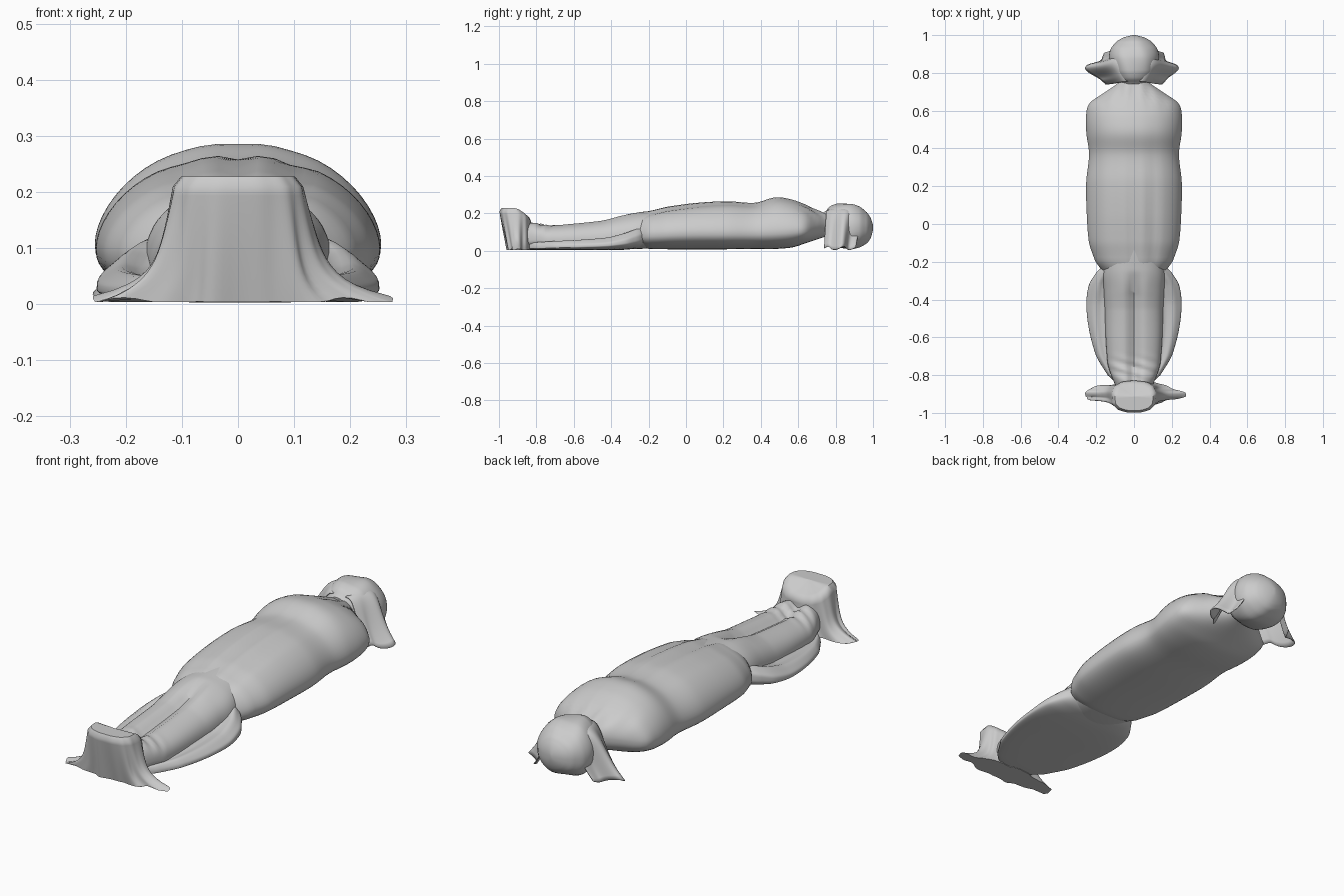
import bpy, bmesh, math
from math import sin, cos, pi, exp, radians

if "Cube" in bpy.data.objects:
    bpy.data.objects.remove(bpy.data.objects["Cube"])


def spline(table, t):
    """Catmull-Rom interpolation of a station table (first column = position)."""
    n = len(table)
    i = max(0, min(n - 2, sum(1 for r in table if r[0] <= t) - 1))
    p0, p1, p2, p3 = (table[max(0, min(n - 1, i + k))] for k in (-1, 0, 1, 2))
    u = (t - p1[0]) / (p2[0] - p1[0])
    out = []
    for a, b, c, d in zip(p0[1:], p1[1:], p2[1:], p3[1:]):
        m1, m2 = (c - a) / 2, (d - b) / 2
        out.append((2*u**3 - 3*u*u + 1)*b + (u**3 - 2*u*u + u)*m1
                   + (3*u*u - 2*u**3)*c + (u**3 - u*u)*m2)
    return out


def bell(x, c, w):
    return exp(-((x - c) / w) ** 2)


def power(v, e):
    return math.copysign(abs(v) ** e, v)


def skin(name, rows, closed=True, caps=True):
    """Bridge rows of points into a smooth surface."""
    bm = bmesh.new()
    vr = [[bm.verts.new(p) for p in r] for r in rows]
    n = len(rows[0])
    for a, b in zip(vr, vr[1:]):
        for j in range(n if closed else n - 1):
            k = (j + 1) % n
            bm.faces.new((a[j], a[k], b[k], b[j]))
    if caps and closed:
        bm.faces.new(vr[0])
        bm.faces.new(vr[-1])
    bmesh.ops.recalc_face_normals(bm, faces=bm.faces)
    me = bpy.data.meshes.new(name)
    bm.to_mesh(me)
    bm.free()
    ob = bpy.data.objects.new(name, me)
    bpy.context.collection.objects.link(ob)
    bpy.context.view_layer.objects.active = ob
    ob.select_set(True)
    bpy.ops.object.shade_smooth_by_angle(angle=radians(50))
    ob.select_set(False)
    return ob


def body_loft(name, table, steps, shape, sides=56, eu=1.0, el=0.8):
    """Loft along y. Stations: y, half width, bottom z, middle z, top z."""
    rows = []
    for i in range(steps + 1):
        y = table[0][0] + (table[-1][0] - table[0][0]) * i / steps
        w, lo, mid, hi = spline(table, y)
        ring = []
        for j in range(sides):
            a = 2 * pi * j / sides
            c, s = cos(a), sin(a)
            x = w * power(c, 0.9)
            z = mid + ((hi - mid) * power(s, eu) if s > 0 else (mid - lo) * power(s, el))
            ring.append(shape(x, y, z, s, w))
        rows.append(ring)
    return skin(name, rows)


# torso wrapped in cloth, with long creases down the front
def torso_shape(x, y, z, s, w):
    if s > 0:
        fade = bell(y, 0.0, 0.36) * s
        z -= 0.012 * fade * (bell(x, 0.10, 0.025) + bell(x, 0.0, 0.02) + 0.5 * bell(x, -0.1, 0.03))
        z -= 0.010 * s * bell(y, 0.7, 0.08) * (0.5 + 0.5 * cos(x * 80))
    return x, y, z


body_loft("wrapped_torso", [
    (-0.26, 0.155, 0.03, 0.08, 0.192), (-0.235, 0.178, 0.02, 0.085, 0.203),
    (-0.20, 0.205, 0.01, 0.09, 0.214), (-0.10, 0.238, 0.008, 0.095, 0.237),
    (0.05, 0.25, 0.008, 0.10, 0.257), (0.22, 0.253, 0.008, 0.10, 0.266),
    (0.37, 0.238, 0.01, 0.10, 0.258), (0.48, 0.252, 0.01, 0.105, 0.287),
    (0.57, 0.254, 0.018, 0.11, 0.274), (0.64, 0.235, 0.04, 0.115, 0.248),
    (0.70, 0.15, 0.06, 0.13, 0.222), (0.76, 0.07, 0.08, 0.14, 0.20),
    (0.82, 0.06, 0.09, 0.14, 0.19)], 64, torso_shape, eu=1.15)


# legs under cloth: two rounded bumps with a valley between
def leg_shape(x, y, z, s, w):
    if s > 0:
        z -= 0.03 * s * bell(x, 0, 0.03) * min(1, max(0, (-0.25 - y) * 8))
        z += 0.007 * s * bell(y, -0.77, 0.05) * sin(y * 110 + x * 35)
        z += 0.006 * s * bell(y, -0.32, 0.08) * bell(abs(x), 0.06, 0.04)
    return x, y, z


body_loft("covered_legs", [
    (-0.90, 0.08, 0.01, 0.06, 0.14), (-0.84, 0.105, 0.01, 0.06, 0.158),
    (-0.79, 0.125, 0.01, 0.06, 0.150), (-0.74, 0.14, 0.01, 0.05, 0.140),
    (-0.60, 0.15, 0.01, 0.05, 0.150), (-0.45, 0.155, 0.01, 0.05, 0.166),
    (-0.36, 0.16, 0.01, 0.06, 0.185), (-0.25, 0.165, 0.01, 0.07, 0.206),
    (-0.08, 0.13, 0.02, 0.08, 0.222)], 60, leg_shape, eu=0.8)


# loose cloth gathered along both sides of the legs, in long folds
def skirt_shape(x, y, z, s, w):
    t = abs(x) / w
    if s > 0:
        z += 0.013 * s * sin(t * 19 + y * 4) * t
    return x, y, z


body_loft("leg_side_cloth", [
    (-0.86, 0.08, 0.006, 0.012, 0.05), (-0.80, 0.14, 0.004, 0.013, 0.055),
    (-0.70, 0.20, 0.003, 0.018, 0.06), (-0.56, 0.238, 0.003, 0.022, 0.066),
    (-0.42, 0.252, 0.003, 0.028, 0.078), (-0.32, 0.238, 0.006, 0.042, 0.105),
    (-0.25, 0.195, 0.015, 0.06, 0.13), (-0.21, 0.15, 0.03, 0.07, 0.14)],
    44, skirt_shape, sides=80, eu=0.6)


# cloth draped over the feet, high at the toes and flaring to a point each side
rows = []
N = 96
for i in range(21):
    t = i / 20
    ring = []
    for j in range(N):
        a = 2 * pi * j / N
        c, s = cos(a), sin(a)
        side = abs(c) ** 3
        flare = max(0, (t - 0.25) / 0.75)
        fold = 0.010 * flare * sin(7 * a + pi / 2) + 0.005 * t * sin(13 * a)
        grow = min(1, t / 0.25) ** 0.6
        rx = 0.11 * grow + 0.025 * t + 0.03 * side * flare + 0.10 * side * flare ** 6 + fold
        ry = 0.084 * grow + fold * 0.5
        x = rx * power(c, 0.8)
        y = -0.914 + ry * power(s, 0.7)
        # toe wall leans inward at the bottom
        if s < 0:
            y += 0.045 * flare * abs(s) ** 0.5
        z = 0.224 * (1 - max(0, (t - 0.2) / 0.8) ** 0.9) + 0.004
        z *= 1 - 0.26 * max(0, s) * grow * (1 - 0.4 * t)
        z += 0.012 * flare ** 3 * side * max(0, sin(9 * a))
        ring.append((x, max(y, -1.0), z))
    rows.append(ring)
skin("foot_drape", rows)


# covered head
def head_shape(x, y, z, s, w):
    return x, y, z + 0.004 * s * sin(x * 45 + y * 20)


body_loft("covered_head", [
    (0.74, 0.06, 0.09, 0.15, 0.205), (0.77, 0.09, 0.05, 0.14, 0.235),
    (0.81, 0.115, 0.02, 0.13, 0.252), (0.88, 0.132, 0.008, 0.125, 0.253),
    (0.93, 0.122, 0.02, 0.125, 0.234), (0.97, 0.088, 0.045, 0.125, 0.2),
    (0.99, 0.05, 0.075, 0.125, 0.168), (1.0, 0.008, 0.115, 0.125, 0.135)],
    40, head_shape, sides=48)

# head cloth spreading from the temples to the ground, in wavy flaps
for sx, label in ((-1, "left"), (1, "right")):
    reach = 0.25 if sx < 0 else 0.228
    rows = []
    for i in range(19):
        t = i / 18
        row = []
        for j in range(33):
            u = j / 32
            # upper edge is buried in the head, lower edge fans out
            y0 = 0.755 + 0.20 * u
            y1 = 0.735 + 0.17 * u
            x1 = 0.145 + (reach - 0.145) * bell(u, 0.5, 0.28)
            x0 = 0.03 + 0.025 * sin(pi * u)
            x = x0 + (x1 - x0) * (0.72 * t ** 0.6 + 0.28 * t ** 5)
            x += 0.008 * t * sin(u * 15)
            y = y0 + (y1 - y0) * t + 0.006 * t * sin(u * 12 + 1)
            z = 0.21 + 0.025 * sin(pi * u) - 0.03 * u
            z = z * (1 - t ** 1.6) + 0.005 + 0.009 * t * (1 + sin(u * 13))
            row.append((sx * x, y, max(z, 0.004)))
        rows.append(row)
    flap = skin(label + "_head_flap", rows, closed=False)
    mod = flap.modifiers.new("thickness", 'SOLIDIFY')
    mod.thickness = 0.005
    mod.offset = 0
